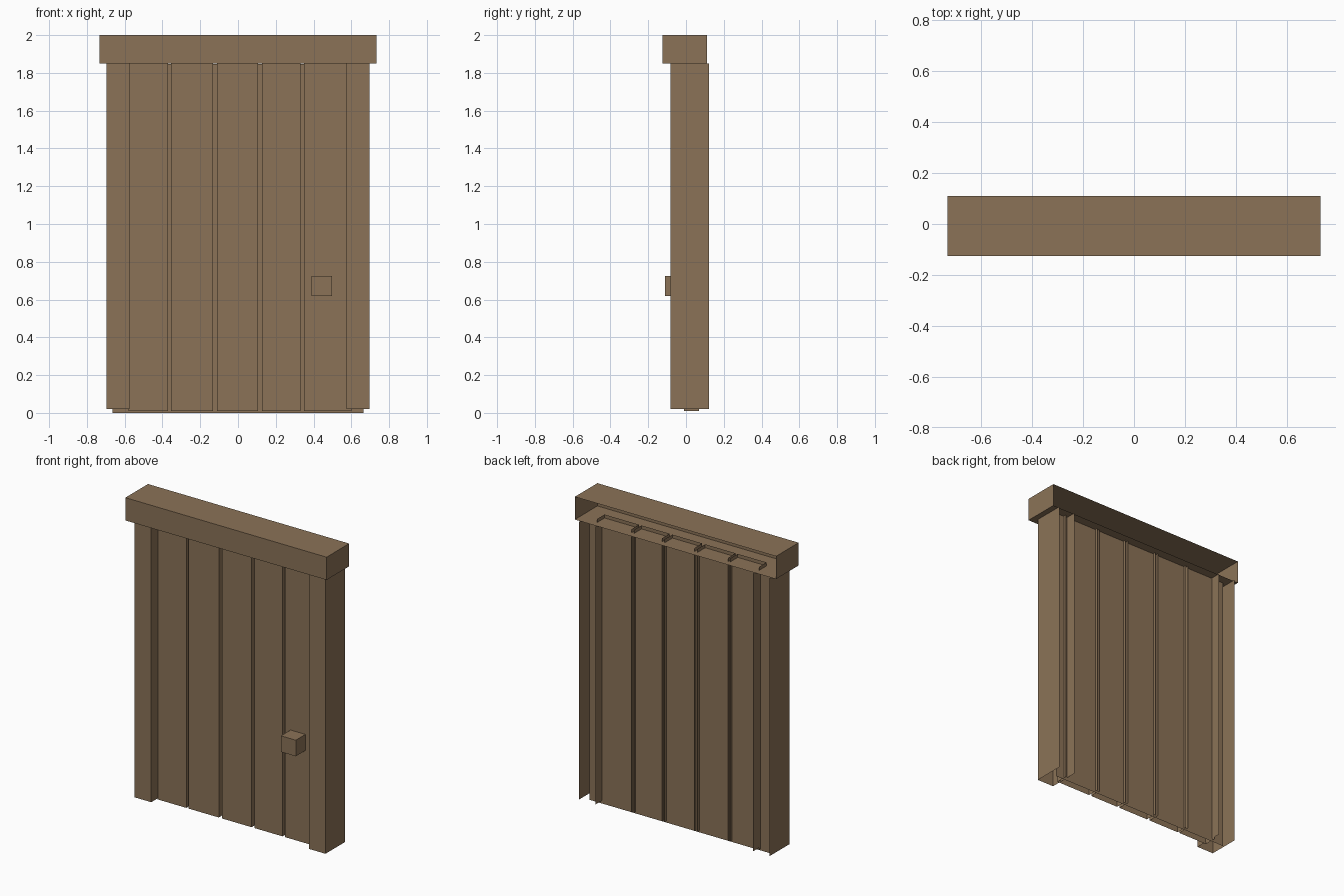
import bpy
import bmesh
from mathutils import Vector

cube = bpy.data.objects.get("Cube")
if cube:
    bpy.data.objects.remove(cube, do_unlink=True)

wood = bpy.data.materials.new("brown_wood")
wood.use_nodes = True
WOOD_COLOUR = (0.258, 0.171, 0.096, 1)
wood.diffuse_color = WOOD_COLOUR
wood.node_tree.nodes["Principled BSDF"].inputs["Base Color"].default_value = WOOD_COLOUR

BACK, UP, DOWN = Vector((0, 1, 0)), Vector((0, 0, 1)), Vector((0, 0, -1))


def finish(name, bm):
    mesh = bpy.data.meshes.new(name)
    bm.to_mesh(mesh)
    bm.free()
    mesh.materials.append(wood)
    obj = bpy.data.objects.new(name, mesh)
    bpy.context.collection.objects.link(obj)
    return obj


def open_box(name, x, y, z, missing):
    """Box between the given (low, high) ranges, without the faces pointing in missing."""
    bm = bmesh.new()
    bmesh.ops.create_cube(bm, size=1)
    bm.normal_update()
    gone = [f for f in bm.faces if any(f.normal.dot(d) > 0.9 for d in missing)]
    bmesh.ops.delete(bm, geom=gone, context='FACES')
    for v in bm.verts:
        v.co = [lo + (hi - lo) * (c + 0.5) for c, (lo, hi) in zip(v.co, (x, y, z))]
    return finish(name, bm)


# Lintel: hollow beam, open at the back
open_box("lintel", (-0.733, 0.733), (-0.125, 0.11), (1.85, 2.0), [BACK])

# Side posts: three-sided channels
for name, x in (("left_post", (0.575, 0.695)), ("right_post", (-0.695, -0.575))):
    open_box(name, x, (-0.082, 0.122), (0.02, 1.85), [BACK, UP, DOWN])

# Door boards: channels whose flanges pass through the backing panel
board_spans = [(-0.58, -0.37), (-0.355, -0.133), (-0.111, 0.106),
               (0.126, 0.331), (0.349, 0.60)]
for i, x in enumerate(board_spans, 1):
    open_box(f"board_{i}", x, (-0.01, 0.07), (0.01, 1.873), [BACK, UP, DOWN])

# Backing panel: single sheet seen through the gaps
bm = bmesh.new()
corners = [(-0.665, 0), (0.665, 0), (0.665, 1.848), (-0.665, 1.848)]
bm.faces.new([bm.verts.new((x, 0.052, z)) for x, z in corners])
finish("backing_panel", bm)

# Door knob
open_box("knob", (0.39, 0.498), (-0.11, -0.01), (0.62, 0.726), [BACK])
